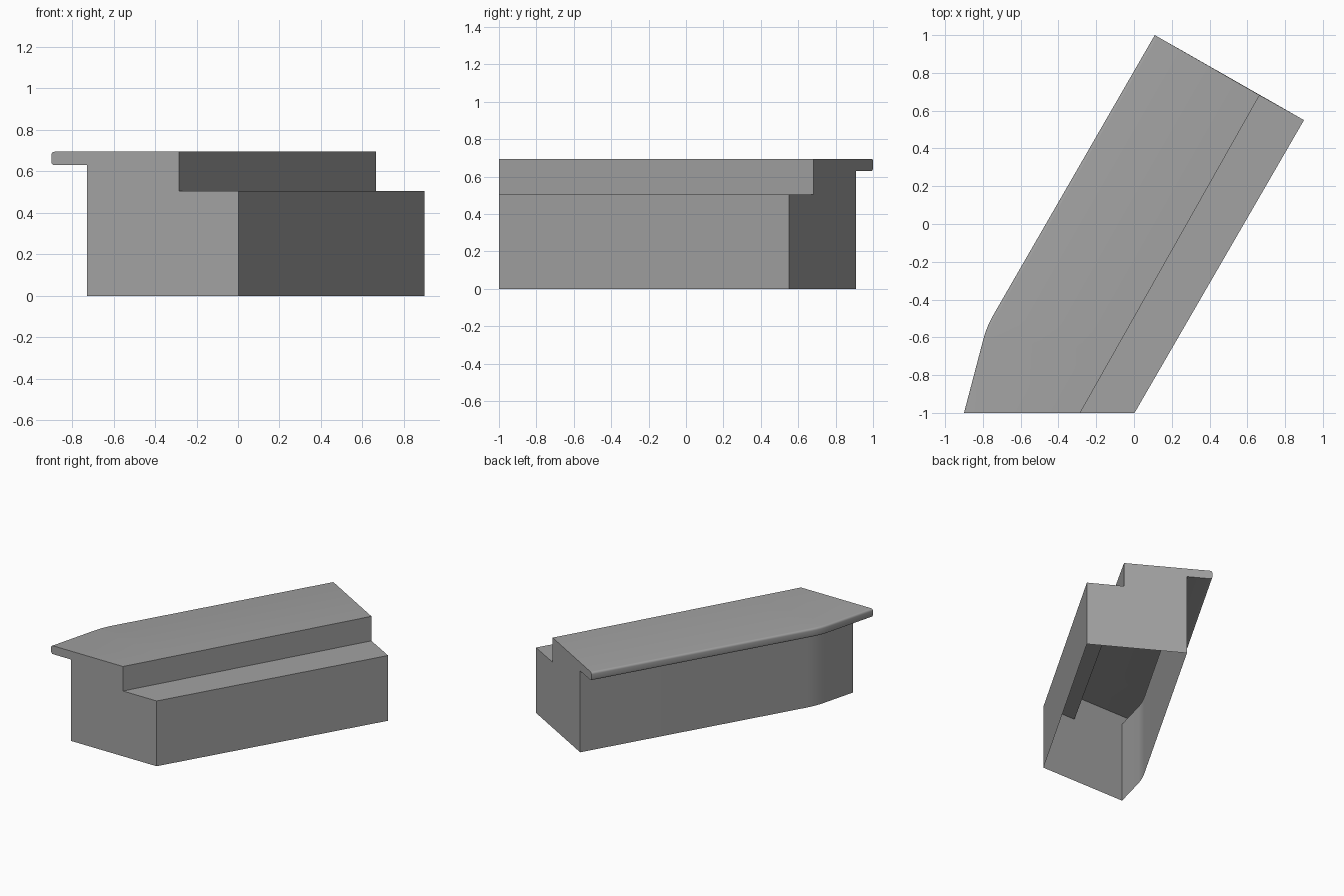
import bpy, bmesh, math
from mathutils import Vector

cube = bpy.data.objects.get("Cube")
if cube:
    bpy.data.objects.remove(cube, do_unlink=True)

STEP_Z, UNDER_Z, TOP_Z, ROUND = 0.505, 0.63, 0.695, 0.016

grey = bpy.data.materials.new("plain grey")
grey.use_nodes = True
colour = (0.36, 0.36, 0.36, 1)
grey.diffuse_color = colour
grey.node_tree.nodes["Principled BSDF"].inputs["Base Color"].default_value = colour


def bent_path(back, corner, front, trim=0.07, steps=4):
    """Straight run, softly rounded corner, straight run."""
    back, corner, front = Vector(back), Vector(corner), Vector(front)
    a = corner + (back - corner).normalized() * trim
    b = corner + (front - corner).normalized() * trim
    bend = []
    for i in range(steps + 1):
        t = i / steps
        bend.append(a.lerp(corner, t).lerp(corner.lerp(b, t), t))
    return [back] + bend + [front]


def at(p, z):
    return Vector((p.x, p.y, z))


# Plan lines, each running from the back end to the front end
nose_line = bent_path((0.11, 1.0), (-0.78, -0.543), (-0.9, -1.0))
wall_line = bent_path((0.27, 0.909), (-0.642, -0.673), (-0.728, -1.0))
riser_ends = Vector((0.665, 0.682)), Vector((-0.285, -1.0))
outer_ends = Vector((0.9, 0.55)), Vector((0.003, -1.0))


def section(nose, wall):
    """Cross-section with a low ledge, a riser and a rounded overhang."""
    f = (1 - nose.y) / 2
    riser, outer = (e[0].lerp(e[1], f) for e in (riser_ends, outer_ends))
    pts = [at(outer, 0), at(outer, STEP_Z), at(riser, STEP_Z), at(riser, TOP_Z)]
    inward = (wall - nose).normalized()
    for centre_z, start in ((TOP_Z - ROUND, 90), (UNDER_Z + ROUND, 0)):
        for i in range(5):
            a = math.radians(start - i * 22.5)
            p = nose + inward * ROUND * (1 - math.cos(a))
            pts.append(at(p, centre_z + ROUND * math.sin(a)))
    return pts + [at(wall, UNDER_Z), at(wall, 0)]


# Shell with an open underside: loft the sections, then cap both ends
bm = bmesh.new()
rings = [[bm.verts.new(p) for p in section(n, w)]
         for n, w in zip(nose_line, wall_line)]
for r, s in zip(rings, rings[1:]):
    for i in range(len(r) - 1):
        bm.faces.new((r[i], r[i + 1], s[i + 1], s[i]))
bm.faces.new(rings[0])
bm.faces.new(rings[-1])
bmesh.ops.recalc_face_normals(bm, faces=bm.faces)
# Make sure the top faces upwards
top = max(bm.faces, key=lambda f: f.calc_center_median().z)
if top.normal.z < 0:
    bmesh.ops.reverse_faces(bm, faces=bm.faces)

mesh = bpy.data.meshes.new("stepped_ledge")
bm.to_mesh(mesh)
bm.free()
mesh.materials.append(grey)
ledge = bpy.data.objects.new("stepped_ledge", mesh)
bpy.context.collection.objects.link(ledge)
bpy.ops.object.select_all(action="DESELECT")
ledge.select_set(True)
bpy.context.view_layer.objects.active = ledge
bpy.ops.object.shade_smooth_by_angle(angle=math.radians(30))
